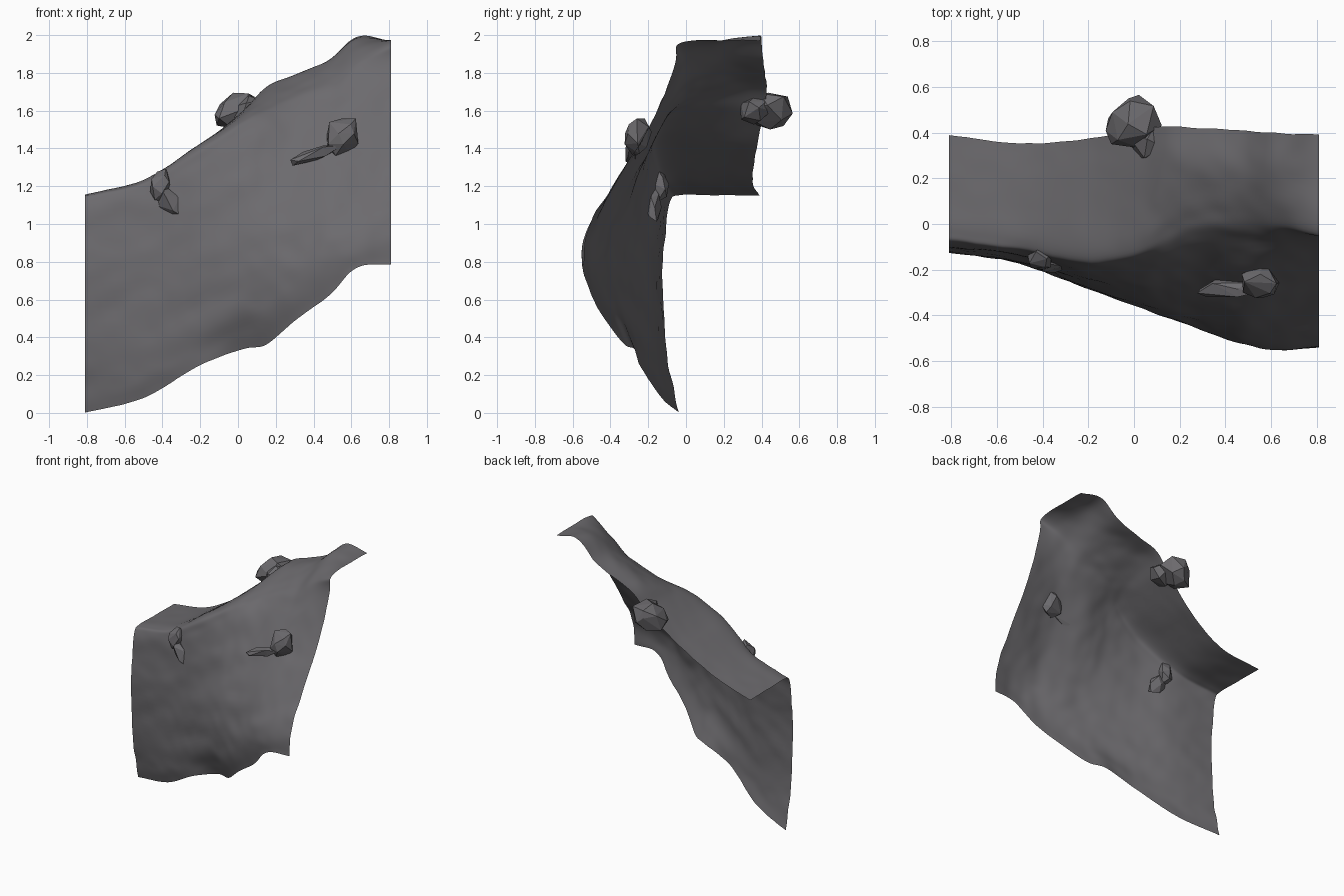
import bpy, bmesh, math, random
from mathutils import Vector, Matrix, noise

if "Cube" in bpy.data.objects:
    bpy.data.objects.remove(bpy.data.objects["Cube"])

random.seed(4)
stone = bpy.data.materials.new("dark grey stone")
stone.diffuse_color = (0.15, 0.145, 0.155, 1)
stone.use_nodes = True
stone.node_tree.nodes["Principled BSDF"].inputs["Base Color"].default_value = stone.diffuse_color

# Cross-sections (y, z) of the ledge, from back edge over the crest to the foot
XS = [-0.81, -0.5, -0.22, 0.02, 0.15, 0.3, 0.48, 0.63, 0.81]
SECTIONS = [
    [(.39, 1.15), (.15, 1.155), (-.03, 1.155), (-.09, 1.11), (-.12, .85), (-.12, .6), (-.09, .25), (-.035, 0)],
    [(.35, 1.225), (.15, 1.23), (-.075, 1.23), (-.125, 1.17), (-.155, .93), (-.175, .65), (-.17, .3), (-.13, .08)],
    [(.37, 1.385), (.15, 1.40), (-.13, 1.405), (-.185, 1.31), (-.225, 1.1), (-.27, .78), (-.27, .45), (-.235, .24)],
    [(.41, 1.59), (.2, 1.59), (-.09, 1.56), (-.165, 1.47), (-.25, 1.23), (-.345, .9), (-.36, .58), (-.27, .335)],
    [(.42, 1.73), (.25, 1.72), (.0, 1.64), (-.12, 1.55), (-.25, 1.27), (-.38, .96), (-.41, .63), (-.33, .365)],
    [(.415, 1.79), (.25, 1.785), (.06, 1.71), (-.06, 1.62), (-.25, 1.3), (-.41, 1.0), (-.465, .7), (-.42, .485)],
    [(.41, 1.865), (.24, 1.86), (.07, 1.79), (-.06, 1.68), (-.28, 1.35), (-.46, 1.05), (-.525, .83), (-.50, .62)],
    [(.40, 1.99), (.22, 1.97), (.03, 1.88), (-.06, 1.77), (-.25, 1.42), (-.43, 1.12), (-.545, .9), (-.55, .77)],
    [(.39, 1.97), (.2, 1.97), (-.03, 1.955), (-.06, 1.84), (-.2, 1.5), (-.39, 1.2), (-.525, .95), (-.54, .785)],
]


def spline(pts, t):
    """Catmull-Rom through pts, t from 0 to 1."""
    n = len(pts) - 1
    i = min(int(t * n), n - 1)
    f = t * n - i
    b, c = pts[i], pts[i + 1]
    a = pts[i - 1] if i > 0 else b * 2 - c
    d = pts[i + 2] if i + 2 <= n else c * 2 - b
    return (b * 2 + (c - a) * f + (a * 2 - b * 5 + c * 4 - d) * f ** 2
            + (b * 3 - a - c * 3 + d) * f ** 3) * 0.5


def finish(name, bm):
    me = bpy.data.meshes.new(name)
    bm.to_mesh(me)
    bm.free()
    me.materials.append(stone)
    ob = bpy.data.objects.new(name, me)
    bpy.context.collection.objects.link(ob)
    return ob


# Cliff ledge: an open sheet with gentle, mostly horizontal strata ripples
NU, NV = 64, 64
rows = [[Vector((x, y, z)) for y, z in sec] for x, sec in zip(XS, SECTIONS)]
bm = bmesh.new()
grid = []
for j in range(NV + 1):
    line = [spline(r, j / NV) for r in rows]
    col = []
    for i in range(NU + 1):
        p = spline(line, i / NU)
        q = Vector((p.x * 3, p.y * 3, (p.z - p.x * 0.4) * 7))
        n = noise.noise(q) * 0.012 + noise.noise(p * 11) * 0.006
        p += Vector((0, -0.8, 0.5)) * n
        p.z = min(max(p.z, 0), 2)
        col.append(bm.verts.new(p))
    grid.append(col)
for j in range(NV):
    for i in range(NU):
        f = bm.faces.new((grid[j][i], grid[j + 1][i], grid[j + 1][i + 1], grid[j][i + 1]))
        f.smooth = True
finish("cliff_ledge", bm)


# Loose stones: faceted hulls of random points, stretched and tilted
def rock(name, centre, size, tilt=0, points=16):
    bm = bmesh.new()
    turn = Matrix.Rotation(math.radians(tilt), 3, 'Y')
    for k in range(points):
        h = 1 - 2 * (k + 0.5) / points
        a = k * 2.4 + random.uniform(-0.4, 0.4)
        r = math.sqrt(1 - h * h)
        p = Vector((r * math.cos(a), r * math.sin(a), h)) * random.uniform(0.9, 1.1)
        p = Vector([c * s / 2 for c, s in zip(p, size)])
        bm.verts.new(turn @ p + Vector(centre))
    res = bmesh.ops.convex_hull(bm, input=bm.verts)
    bmesh.ops.delete(bm, geom=[g for g in res["geom_interior"] if isinstance(g, bmesh.types.BMVert)],
                     context='VERTS')
    bmesh.ops.recalc_face_normals(bm, faces=bm.faces)
    finish(name, bm)


rock("back_boulder", (-0.01, 0.445, 1.60), (0.28, 0.235, 0.20), -35, 18)
rock("back_boulder_chip", (0.06, 0.36, 1.60), (0.20, 0.18, 0.15), -30, 12)
rock("left_stone", (-0.405, -0.15, 1.205), (0.12, 0.12, 0.18), 0, 14)
rock("left_slab", (-0.355, -0.17, 1.10), (0.13, 0.09, 0.24), -30, 12)
rock("right_stone", (0.55, -0.255, 1.465), (0.20, 0.14, 0.22), 20, 16)
rock("right_slab", (0.41, -0.285, 1.37), (0.30, 0.085, 0.075), -17, 12)
